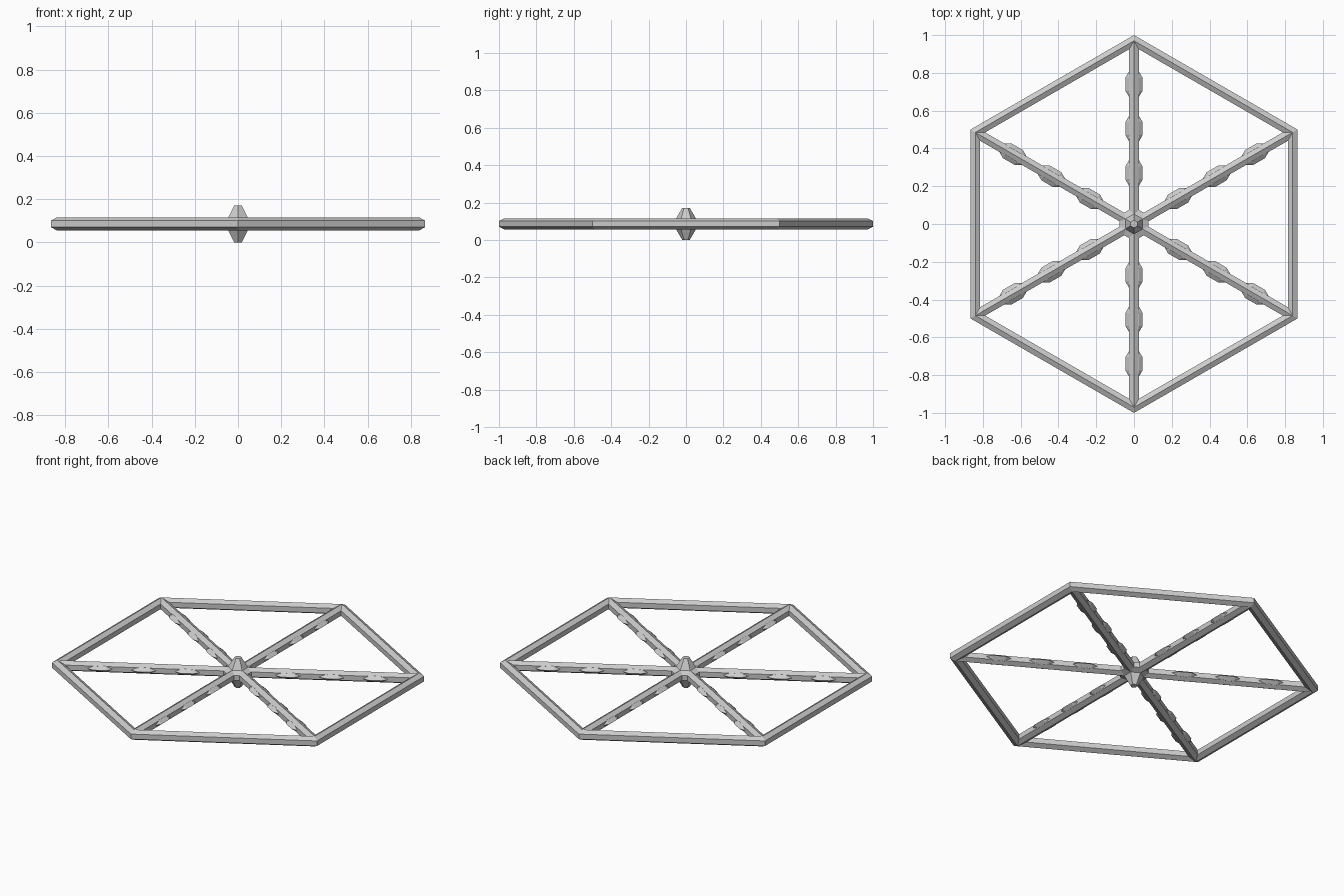
import bpy, bmesh, math

if "Cube" in bpy.data.objects:
    bpy.data.objects.remove(bpy.data.objects["Cube"])

ZC = 0.086          # mid height of the frame
R = 0.03            # radius of the six-sided bars


def make(name, verts, faces):
    me = bpy.data.meshes.new(name)
    me.from_pydata(verts, [], faces)
    bm = bmesh.new()
    bm.from_mesh(me)
    bmesh.ops.recalc_face_normals(bm, faces=bm.faces)
    bm.to_mesh(me)
    bm.free()
    ob = bpy.data.objects.new(name, me)
    bpy.context.collection.objects.link(ob)
    return ob


def loft(name, rings, caps=True, closed=False):
    n, m = len(rings[0]), len(rings)
    faces = [(i * n + k, i * n + (k + 1) % n, (i + 1) % m * n + (k + 1) % n, (i + 1) % m * n + k)
             for i in range(m if closed else m - 1) for k in range(n)]
    if caps:
        faces += [tuple(range(n)), tuple(range((m - 1) * n, m * n))]
    return make(name, [v for r in rings for v in r], faces)


def hexagon(r, z):
    return [(r * math.sin(k * math.pi / 3), r * math.cos(k * math.pi / 3), z) for k in range(6)]


# hexagonal bar section with ridges at top and bottom: (offset, height)
section = [(R * math.sin(k * math.pi / 3), R * math.cos(k * math.pi / 3)) for k in range(6)]

# outer rim, mitred at the six corners
apothem = 0.866 - R * 0.866
loft("rim", [hexagon((apothem + o) / math.cos(math.pi / 6), ZC + h) for o, h in section],
     caps=False, closed=True)

# central hub, a faceted double spindle
profile = [(0.02, 0.0), (0.053, 0.057), (0.09, 0.071), (0.09, 0.101), (0.053, 0.115), (0.02, 0.172)]
loft("hub", [hexagon(r, z) for r, z in profile])

# spokes with three faceted beads each
bead_profile = [(-0.075, 0.022), (-0.035, 0.045), (0.035, 0.045), (0.075, 0.022)]
for s in range(6):
    a = s * math.pi / 3
    spoke = loft("spoke", [[(o, y, h) for o, h in section] for y in (0.05, 0.965)])
    parts = [spoke]
    for y0 in (0.27, 0.505, 0.74):
        rings = [[(w * math.cos(k * math.pi / 3), y0 + y, 0.45 * w * math.sin(k * math.pi / 3))
                  for k in range(6)] for y, w in bead_profile]
        parts.append(loft("spoke_bead", rings))
    for p in parts:
        p.location.z = ZC
        p.rotation_euler.z = a
